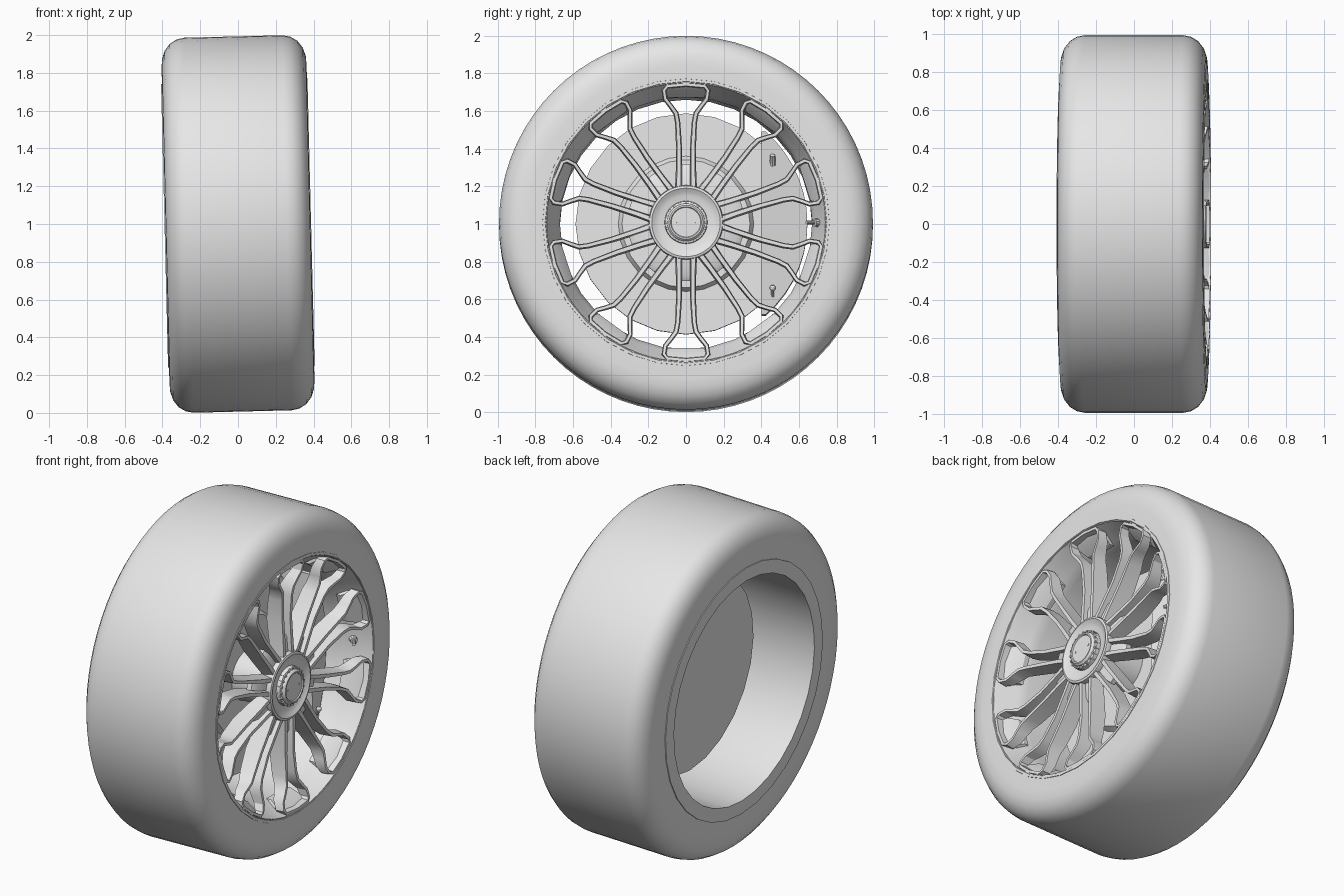
import bpy, bmesh
from math import sin, cos, pi, radians, sqrt
from mathutils import Matrix, Vector

cube = bpy.data.objects.get("Cube")
if cube:
    bpy.data.objects.remove(cube, do_unlink=True)

# The wheel is built around the x axis, then leaned by its camber
PLACE = Matrix.Translation((0, 0, 1)) @ Matrix.Rotation(-0.025, 4, 'Y')

grey = bpy.data.materials.new("plain_grey")
grey.use_nodes = True
grey.diffuse_color = (0.8, 0.8, 0.8, 1)
grey.node_tree.nodes["Principled BSDF"].inputs["Base Color"].default_value = (0.8, 0.8, 0.8, 1)


def finish(name, bm, angle=30):
    bmesh.ops.remove_doubles(bm, verts=bm.verts, dist=1e-5)
    bmesh.ops.recalc_face_normals(bm, faces=bm.faces)
    mesh = bpy.data.meshes.new(name)
    bm.to_mesh(mesh)
    bm.free()
    mesh.materials.append(grey)
    obj = bpy.data.objects.new(name, mesh)
    bpy.context.collection.objects.link(obj)
    obj.matrix_world = PLACE
    bpy.ops.object.select_all(action='DESELECT')
    obj.select_set(True)
    bpy.context.view_layer.objects.active = obj
    bpy.ops.object.shade_smooth_by_angle(angle=radians(angle))
    return obj


def bridge(bm, rings, close_rings=False):
    """Skin a list of equal closed vertex rings."""
    pairs = list(zip(rings, rings[1:]))
    if close_rings:
        pairs.append((rings[-1], rings[0]))
    for a, b in pairs:
        n = len(a)
        for i in range(n):
            j = (i + 1) % n
            bm.faces.new((a[i], a[j], b[j], b[i]))


def lathe(name, profile, seg, closed=False, angle=30):
    """Revolve (x, radius) points around the x axis."""
    bm = bmesh.new()
    rings = [[bm.verts.new((x, r * cos(2 * pi * i / seg), r * sin(2 * pi * i / seg)))
              for i in range(seg)] for x, r in profile]
    bridge(bm, rings, closed)
    return finish(name, bm, angle)


def polar(x, r, t, a):
    """Point at depth x, radial distance r and sideways offset t of a spoke at angle a."""
    return (x, r * cos(a) - t * sin(a), r * sin(a) + t * cos(a))


def bar(bm, path, a):
    """Loft a tapered bar along (radius, side, front x, depth, half width) points."""
    rings = []
    for i, (r, t, x, d, w) in enumerate(path):
        p, q = path[max(i - 1, 0)], path[min(i + 1, len(path) - 1)]
        n = Vector((-(q[1] - p[1]), q[0] - p[0])).normalized()
        ring = []
        for dx, k in ((0, w), (0, -w), (-d, -w * 1.6), (-d, w * 1.6)):
            ring.append(bm.verts.new(polar(x + dx, r + n.x * k, t + n.y * k, a)))
        rings.append(ring)
    bridge(bm, rings)
    bm.faces.new(rings[0])
    bm.faces.new(rings[-1])


def rod(bm, start, end, r1, r2, seg=10):
    s, e = Vector(start), Vector(end)
    turn = (e - s).to_track_quat('Z', 'Y').to_matrix().to_4x4()
    bmesh.ops.create_cone(bm, cap_ends=True, segments=seg, radius1=r1, radius2=r2,
                          depth=(e - s).length,
                          matrix=Matrix.Translation((s + e) / 2) @ turn)


# Tyre: flat tread, rounded shoulders, flat sidewalls
half = [(0.26, 0.993), (0.3, 0.985), (0.338, 0.962), (0.366, 0.925),
        (0.381, 0.88), (0.384, 0.83), (0.384, 0.74)]
lathe("tyre", half + [(-x, r) for x, r in reversed(half)], 72, closed=True, angle=35)

# Rim: front lip, flare, barrel and flat rear flange
lathe("rim", [(0.37, 0.765), (0.387, 0.762), (0.387, 0.748), (0.37, 0.738), (0.32, 0.722),
              (0.26, 0.69), (0.2, 0.67), (-0.389, 0.67), (-0.389, 0.75), (-0.37, 0.75),
              (-0.36, 0.70), (0.2, 0.70), (0.3, 0.74)], 32, closed=True)

# Brake disc and its carrier
lathe("brake_disc", [(-0.04, 0), (-0.04, 0.587), (0.03, 0.587), (0.03, 0.36),
                     (0.06, 0.34), (0.06, 0)], 24)
lathe("hub_carrier", [(0, 0), (0, 0.15), (0.31, 0.13), (0.31, 0)], 24)

# Hub plate with raised centre cap
lathe("hub", [(0.26, 0), (0.26, 0.185), (0.335, 0.198), (0.352, 0.194), (0.356, 0.182),
              (0.345, 0.165), (0.335, 0.14), (0.335, 0)], 48)
lathe("centre_cap", [(0.32, 0), (0.32, 0.115), (0.358, 0.112), (0.362, 0.1), (0.372, 0.098),
                     (0.38, 0.09), (0.38, 0.082), (0.374, 0.078), (0.374, 0)], 40)

# Grip teeth around the cap and two pin holes shown as small studs
bm = bmesh.new()
for i in range(20):
    a = 2 * pi * i / 20
    rod(bm, polar(0.34, 0.106, 0, a), polar(0.368, 0.106, 0, a), 0.009, 0.007, 6)
for side in (-1, 1):
    rod(bm, (0.37, side * 0.055, 0), (0.377, side * 0.055, 0), 0.007, 0.007, 8)
finish("cap_teeth", bm)

# Ten forked spokes: paired bars opening into a closed bell at the rim
side_path = [(0.17, 0.040, 0.345, 0.07, 0.012), (0.26, 0.037, 0.343, 0.09, 0.011),
             (0.40, 0.037, 0.338, 0.10, 0.010), (0.53, 0.044, 0.345, 0.09, 0.009),
             (0.58, 0.053, 0.352, 0.08, 0.009), (0.62, 0.082, 0.360, 0.07, 0.008),
             (0.655, 0.110, 0.367, 0.06, 0.008), (0.70, 0.117, 0.376, 0.05, 0.008),
             (0.723, 0.100, 0.380, 0.05, 0.008)]
loop = side_path + [(0.732, 0, 0.382, 0.05, 0.008)]
loop += [(r, -t, x, d, w) for r, t, x, d, w in reversed(side_path)]
bm = bmesh.new()
for k in range(10):
    a = pi / 2 + 2 * pi * k / 10
    bar(bm, loop, a)
    # web closing the fork next to the hub
    bar(bm, [(0.17, 0, 0.325, 0.05, 0.022), (0.28, 0, 0.318, 0.05, 0.022),
             (0.31, 0, 0.30, 0.03, 0.020)], a)
    # sloping scoop behind the bell
    scoop = [[(0.355, 0.728, 0.10), (0.35, 0.70, 0.115), (0.28, 0.662, 0.10)],
             [(0.335, 0.732, 0.10), (0.33, 0.70, 0.115), (0.26, 0.664, 0.10)]]
    rings = []
    for x, r, t in [(0.36, 0.73, 0.098), (0.33, 0.70, 0.112), (0.27, 0.665, 0.095)]:
        rings.append([bm.verts.new(polar(x + dx, r, s * t, a))
                      for dx, s in ((0, 1), (0, -1), (-0.03, -1), (-0.03, 1))])
    bridge(bm, rings)
    bm.faces.new(rings[0])
    bm.faces.new(rings[-1])
finish("spokes", bm)

# Brake caliper: circle segment over the disc, front sloping away outward
bm = bmesh.new()
R, INNER = 0.645, 0.40
reach = sqrt(R * R - INNER * INNER)
outline = [(INNER, -reach + 0.02), (INNER, reach - 0.02)]
for i in range(15):
    a = radians(49 - 7 * i)
    outline.append((R * cos(a), R * sin(a)))
front = [bm.verts.new((0.21 - 0.3 * (y - INNER), y, z)) for y, z in outline]
back = [bm.verts.new((-0.09, y, z)) for y, z in outline]
bridge(bm, [back, front])
bm.faces.new(front)
bm.faces.new(back)
finish("brake_caliper", bm)

# Caliper bleed nipples and the tyre valve
bm = bmesh.new()
rod(bm, (0.18, 0.46, 0.31), (0.21, 0.46, 0.36), 0.018, 0.014)
rod(bm, (0.18, 0.46, -0.40), (0.21, 0.46, -0.35), 0.008, 0.008)
bmesh.ops.create_uvsphere(bm, u_segments=10, v_segments=6, radius=0.016,
                          matrix=Matrix.Translation((0.21, 0.46, -0.345)))
finish("caliper_nipples", bm)

bm = bmesh.new()
rod(bm, (0.27, 0.71, 0), (0.30, 0.68, 0), 0.024, 0.020)
rod(bm, (0.30, 0.68, 0), (0.325, 0.64, 0), 0.011, 0.010)
finish("valve", bm)
